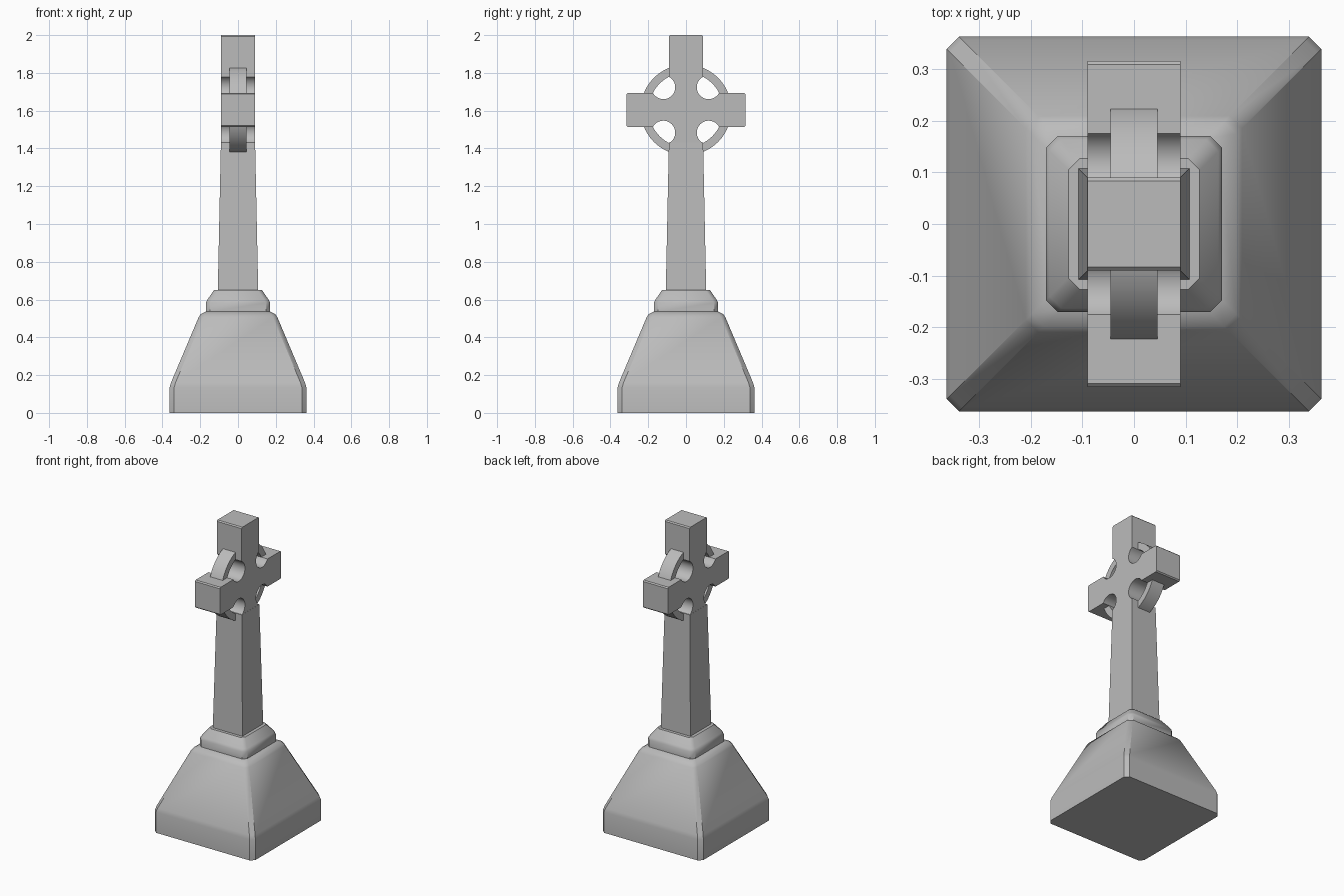
import bpy, bmesh, math

if "Cube" in bpy.data.objects:
    bpy.data.objects.remove(bpy.data.objects["Cube"])

stone = bpy.data.materials.new("grey stone")
stone.diffuse_color = (0.5, 0.5, 0.5, 1)
stone.use_nodes = True
stone.node_tree.nodes["Principled BSDF"].inputs["Base Color"].default_value = stone.diffuse_color
CZ = 1.604          # height of the cross centre


def finish(name, bm, angle=40):
    bmesh.ops.recalc_face_normals(bm, faces=bm.faces)
    mesh = bpy.data.meshes.new(name)
    bm.to_mesh(mesh)
    bm.free()
    ob = bpy.data.objects.new(name, mesh)
    bpy.context.collection.objects.link(ob)
    mesh.materials.append(stone)
    bpy.ops.object.select_all(action='DESELECT')
    ob.select_set(True)
    bpy.context.view_layer.objects.active = ob
    bpy.ops.object.shade_smooth_by_angle(angle=math.radians(angle))
    return ob


def stacked(name, levels, chamfer):
    """Loft square sections (half width, height) with cut corners."""
    bm = bmesh.new()
    rings = []
    for h, z in levels:
        c = h - chamfer
        pts = [(h, -c), (h, c), (c, h), (-c, h), (-h, c), (-h, -c), (-c, -h), (c, -h)]
        if chamfer == 0:
            pts = [(h, -h), (h, h), (-h, h), (-h, -h)]
        rings.append([bm.verts.new((x, y, z)) for x, y in pts])
    for a, b in zip(rings, rings[1:]):
        n = len(a)
        for i in range(n):
            bm.faces.new((a[i], a[(i + 1) % n], b[(i + 1) % n], b[i]))
    bm.faces.new(rings[0][::-1])
    bm.faces.new(rings[-1])
    return finish(name, bm)


def slab(name, outline, half):
    """Extrude a y-z outline through the thickness in x."""
    bm = bmesh.new()
    face = bm.faces.new([bm.verts.new((-half, y, z + CZ)) for y, z in outline])
    res = bmesh.ops.extrude_face_region(bm, geom=[face])
    bmesh.ops.translate(bm, vec=(2 * half, 0, 0),
                        verts=[v for v in res["geom"] if isinstance(v, bmesh.types.BMVert)])
    return finish(name, bm)


# Stepped plinth, collar and tapering shaft
stacked("plinth", [(0.362, 0), (0.362, 0.135), (0.355, 0.16), (0.209, 0.505),
                   (0.198, 0.522), (0.165, 0.54)], 0.024)
stacked("collar", [(0.170, 0.535), (0.170, 0.583), (0.163, 0.598), (0.127, 0.65)], 0.023)
stacked("shaft", [(0.107, 0.645), (0.0905, 1.431)], 0)

# Cross head: one quadrant with a round notch, mirrored to the others
W, ARM, TOP, R, C, B = 0.09, 0.315, 2.0 - CZ, 0.063, 0.12, 0.007
t = math.asin((C - W) / R)
arc = [(C + R * math.cos(a), C + R * math.sin(a)) for a in
       [-t - (math.pi / 2 + math.pi - math.pi / 2 - 2 * t + math.pi / 2) * i / 20 for i in range(21)]]
# The notch runs from the arm edge round to the upright edge
arc[0] = (C + R * math.cos(t), W)
arc[-1] = (W, C + R * math.sin(math.pi / 2 - t))


def quadrant(sy, up):
    end = ([(W, TOP - B), (W - B, TOP)] if up else [(W, -(1.43 - CZ))])
    q = [(ARM, W - B), (ARM - B, W)] + arc + end
    return [(sy * y, z if up else -z) for y, z in q]


head = (quadrant(1, True) + quadrant(-1, True)[::-1]
        + quadrant(-1, False) + quadrant(1, False)[::-1])
slab("cross_head", head, W)

# Four ring segments set between the arms
for k in range(4):
    angles = [math.radians(90 * k + 20 + 50 * i / 16) for i in range(17)]
    outline = [(0.24 * math.cos(a), 0.24 * math.sin(a)) for a in angles]
    outline += [(0.197 * math.cos(a), 0.197 * math.sin(a)) for a in reversed(angles)]
    slab("ring_segment_%d" % (k + 1), outline, 0.045)
